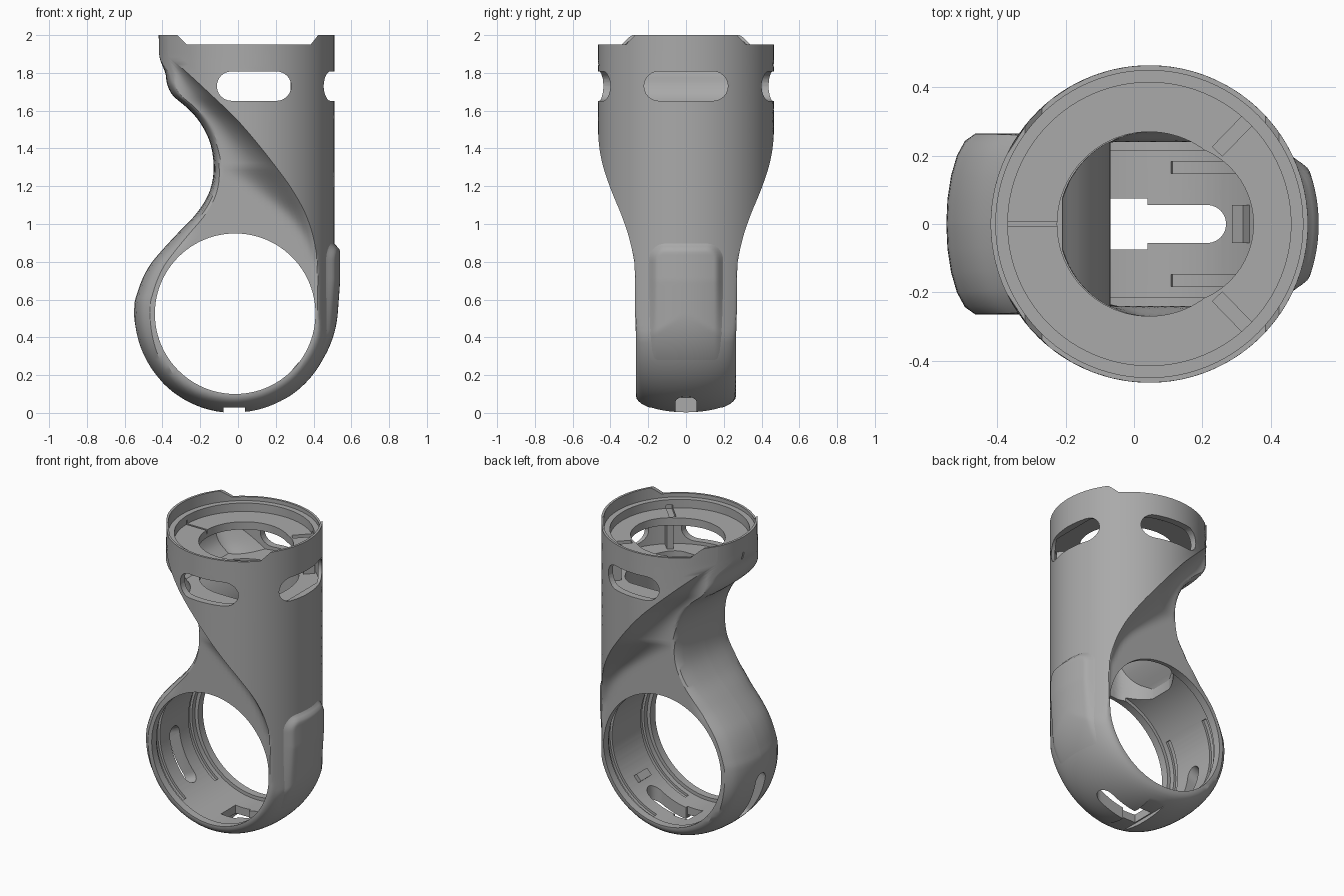
import bpy, bmesh, math
from mathutils import Matrix, Vector

cube = bpy.data.objects.get("Cube")
if cube:
    bpy.data.objects.remove(cube)

mat = bpy.data.materials.new("plain grey")
mat.use_nodes = True
GREY = (0.4, 0.4, 0.4, 1)
mat.diffuse_color = GREY
mat.node_tree.nodes["Principled BSDF"].inputs["Base Color"].default_value = GREY

CX, R = 0.045, 0.465            # upright tube
RX, RZ, RR = -0.02, 0.53, 0.53  # lower ring, outer
HX, HZ, HR = -0.015, 0.525, 0.425  # lower ring, hole
HALF = 0.265                    # ring half depth

# Neck outline, spiral edge and blend width, as (z, x)
NECK = [(.6, -.545), (.7, -.51), (.78, -.468), (.85, -.412), (.95, -.32), (1.05, -.225),
        (1.15, -.16), (1.25, -.132), (1.35, -.132), (1.45, -.155), (1.55, -.21),
        (1.62, -.275), (1.68, -.345), (1.74, -.375), (1.8, -.385), (1.88, -.415), (2, -.42)]
EDGE = [(.5, .427), (.76, .425), (.9, .405), (1, .378), (1.1, .335), (1.25, .24),
        (1.53, .015), (1.71, -.17), (1.82, -.29), (1.9, -.38), (2, -.4)]
BLEND = [(.8, .03), (1, .1), (1.2, .25), (1.5, .5)]
CROWN = [(.9, .09), (1.1, .04), (1.8, .04), (1.9, .004)]


def interp(table, z):
    """Smooth interpolation through a table."""
    if z <= table[0][0]:
        return table[0][1]
    for i in range(len(table) - 1):
        (z0, a), (z1, b) = table[i], table[i + 1]
        if z <= z1:
            p, n = table[max(i - 1, 0)], table[min(i + 2, len(table) - 1)]
            m0 = (b - p[1]) / (z1 - p[0]) * (z1 - z0)
            m1 = (n[1] - a) / (n[0] - z0) * (z1 - z0)
            t = (z - z0) / (z1 - z0)
            return (a * (1 + 2 * t) * (1 - t) ** 2 + m0 * t * (1 - t) ** 2
                    + b * t * t * (3 - 2 * t) + m1 * t * t * (t - 1))
    return table[-1][1]


def ring_half(z):
    return math.sqrt(max(RR ** 2 - (z - RZ) ** 2, 0))


def left_x(z):
    return RX - ring_half(z) if z < .6 else interp(NECK, z)


def right_x(z):
    return min(CX + R, RX + ring_half(z)) if z < RZ else CX + R


def body_depth(x, z):
    """Half depth of the body at a point of its front outline."""
    xl = left_x(z)
    tube = math.sqrt(max(R ** 2 - (x - CX) ** 2, 0))
    base = HALF if z < 1.6 and x < CX else min(HALF, tube)
    xd = interp(EDGE, z)
    start = max(xl, xd - interp(BLEND, z))
    t = min(max((x - start) / max(xd - start, .01), 0), 1)
    h = base + (tube - base) * t ** 2.5
    d = x - xl
    if z < RZ or (z < .6 and x < 0):
        d = min(d, RR - math.hypot(x - RX, z - RZ))
    c = min(max(d / interp(CROWN, z), 0), 1)
    return min(h, HALF * math.sqrt(1 - (1 - c) ** 2)) if c < 1 else h


def chamber_depth(x, z):
    return body_depth(x, z) - .045


def bore_depth(x, z):
    """Round passage, stretched towards the right side."""
    if x < .05:
        h = math.sqrt(max(.27 ** 2 - (x - .05) ** 2, 0))
    else:
        h = .27 * math.sqrt(max(1 - (max(x - .2, 0) / .15) ** 2, 0))
    return min(h, body_depth(x, z) - .025)


def new_object(name, bm):
    bmesh.ops.recalc_face_normals(bm, faces=bm.faces[:])
    me = bpy.data.meshes.new(name)
    bm.to_mesh(me)
    bm.free()
    ob = bpy.data.objects.new(name, me)
    bpy.context.collection.objects.link(ob)
    me.materials.append(mat)
    return ob


def bridge(bm, loops, closed=True, caps=True):
    rows = [[bm.verts.new(p) for p in loop] for loop in loops]
    for a, b in zip(rows, rows[1:]):
        n = len(a)
        for i in range(n if closed else n - 1):
            j = (i + 1) % n
            bm.faces.new((a[i], a[j], b[j], b[i]))
    if caps:
        bm.faces.new(rows[0])
        bm.faces.new(rows[-1])


def loft(name, levels, depth, left=left_x, right=right_x):
    """Stack horizontal sections between a left and a right outline."""
    loops = []
    for z in levels:
        xl, xr = left(z), right(z)
        xd = min(max(interp(EDGE, z), xl + .05 * (xr - xl)), xl + .9 * (xr - xl))
        n = 26
        xs = [xl + (xd - xl) * (1 - math.cos(math.pi * i / n)) / 2 for i in range(n)]
        xs += [xr - (xr - xd) * (1 - i / n) ** 2 for i in range(n + 1)]
        hs = [max(depth(x, z), .001) for x in xs]
        front = [(x, -h, z) for x, h in zip(xs, hs)]
        loops.append(front + [(x, -y, z) for x, y, z in reversed(front)])
    bm = bmesh.new()
    bridge(bm, loops)
    return new_object(name, bm)


def cylinder(radius, z0, z1, x=CX):
    bm = bmesh.new()
    bmesh.ops.create_cone(bm, cap_ends=True, segments=96, radius1=radius, radius2=radius,
                          depth=z1 - z0, matrix=Matrix.Translation((x, 0, (z0 + z1) / 2)))
    return new_object("cutter", bm)


def box(centre, size, turn=Matrix(), name="cutter"):
    bm = bmesh.new()
    m = Matrix.Translation(centre) @ turn @ Matrix.Diagonal((*size, 1))
    bmesh.ops.create_cube(bm, size=1, matrix=m)
    return new_object(name, bm)


def prism(points, depth, m):
    """Extrude a flat outline along local z, centred."""
    bm = bmesh.new()
    bridge(bm, [[m @ Vector((u, v, s * depth / 2)) for u, v in points] for s in (-1, 1)])
    return new_object("cutter", bm)


def stadium(half_len, radius, depth, m):
    pts = []
    for i in range(26):
        a = -math.pi / 2 + math.pi * (i if i < 13 else i - 1) / 12
        side = 1 if i < 13 else -1
        pts.append((side * (half_len - radius) + radius * math.cos(a), radius * math.sin(a)))
    return prism(pts, depth, m)


def arc_band(r0, r1, a0, a1, y, width):
    """Curved bar that follows the inside of the ring."""
    loops = []
    for i in range(41):
        a = math.radians(a0 + (a1 - a0) * i / 40)
        loops.append([(HX + r * math.cos(a), y + s * width / 2, HZ + r * math.sin(a))
                      for r, s in ((r0, -1), (r1, -1), (r1, 1), (r0, 1))])
    bm = bmesh.new()
    bridge(bm, loops)
    return new_object("cutter", bm)


def carve(body, cutter):
    mod = body.modifiers.new("cut", 'BOOLEAN')
    mod.object, mod.operation, mod.solver = cutter, 'DIFFERENCE', 'EXACT'
    bpy.context.view_layer.objects.active = body
    bpy.ops.object.modifier_apply(modifier=mod.name)
    bpy.data.objects.remove(cutter)


# Outer body
levels = [RZ * (1 - math.cos(math.pi / 2 * i / 26)) for i in range(1, 27)]
levels += [RZ + (2 - RZ) * i / 76 for i in range(1, 77)]
body = loft("body", levels, body_depth)

# Window chamber, passage through the neck, ring hole with a wider middle
side = Matrix.Rotation(math.pi / 2, 4, 'X')


def ring_bore(radius, depth):
    pts = [(radius * math.cos(math.tau * i / 96), radius * math.sin(math.tau * i / 96))
           for i in range(96)]
    return prism(pts, depth, Matrix.Translation((HX, 0, HZ)) @ side)


carve(body, loft("cutter", [1.63 + .19 * i / 12 for i in range(13)], chamber_depth,
                 lambda z: left_x(z) + .06, lambda z: CX + R - .045))
carve(body, loft("cutter", [.7 + .97 * i / 40 for i in range(41)], bore_depth,
                 lambda z: max(left_x(z) + .06, -.21), lambda z: .35))
carve(body, ring_bore(HR, 2))
carve(body, ring_bore(HR + .022, .43))

# Stepped mouth, flange opening and dipped rim
carve(body, cylinder(.45, 1.925, 2.1))
carve(body, cylinder(.415, 1.87, 2.1))
carve(body, cylinder(.27, 1.75, 2.1))
carve(body, cylinder(.235, 1.75, 2.1, x=.115))
carve(body, prism([(-.27, 1.95), (.385, 1.95), (.44, 2.02), (-.34, 2.02)], 2, side))
for s in (-1, 1):
    carve(body, box((.3, s * .27, 1.87), (.16, .04, .04), Matrix.Rotation(s * .8, 4, 'Z')))
carve(body, box((-.33, 0, 1.87), (.24, .012, .05)))

# Windows
carve(body, stadium(.197, .078, 2, Matrix.Translation((.085, 0, 1.73)) @ side))
carve(body, stadium(.222, .078, .4, Matrix.Translation((.5, 0, 1.73))
                    @ Matrix.Rotation(math.pi / 2, 4, 'Z') @ side))

# Ring slots and grooves
carve(body, stadium(.16, .056, .4, Matrix.Translation((.11, 0, .08))))
carve(body, box((-.015, 0, .06), (.11, .15, .3)))
carve(body, box((-.02, 0, 0), (.115, .46, .056)))
angle = math.radians(204)
spot = (HX + .47 * math.cos(angle), 0, HZ + .47 * math.sin(angle))
carve(body, stadium(.18, .05, .3, Matrix.Translation(spot)
                    @ Matrix.Rotation(math.pi / 2 - angle, 4, 'Y')))
for s in (-1, 1):
    for a0, a1 in ((-74, 25), (150, 235)):
        carve(body, arc_band(.43, .462, a0, a1, s * .165, .035))

# Posts between the windows
for s, name in ((-1, "front_post"), (1, "back_post")):
    box((CX + .39 * math.cos(.8), s * .39 * math.sin(.8), 1.725), (.07, .04, .2),
        Matrix.Rotation(s * .8, 4, 'Z'), name)

# Raised grip pad on the outside of the ring, with rounded corners
loops = []
for i in range(49):
    z = .2 + .71 * i / 48
    row = []
    for j in range(41):
        y = -.22 + .44 * j / 40
        u, v = max(abs(y) - .11, 0), max(z - .81, 0)
        edge = max(min((.1 - math.hypot(u, v)) / .055, 1), 0)
        lift = -.006 + .037 * edge * edge * (3 - 2 * edge) * min((z - .2) / .5, 1)
        tube = CX + math.sqrt(R * R - y * y)
        crown = .09 * (1 - math.sqrt(1 - (y / HALF) ** 2))
        ring = RX + math.sqrt(max((RR - crown) ** 2 - (z - RZ) ** 2, 0)) if z < RZ else 1
        row.append((min(tube, ring) + lift, y, z))
    loops.append(row)
bm = bmesh.new()
bridge(bm, loops, closed=False, caps=False)
pad = new_object("grip_pad", bm)
if sum(p.normal.x for p in pad.data.polygons) < 0:
    pad.data.flip_normals()

# Small locating nub inside the ring
angle = math.radians(-41)
box((HX + .437 * math.cos(angle), 0, HZ + .437 * math.sin(angle)), (.03, .11, .05),
    Matrix.Rotation(-angle, 4, 'Y'), "locating_nub")

# Smooth shading with sharp edges kept
bpy.ops.object.select_all(action='DESELECT')
for ob in (body, pad):
    ob.select_set(True)
bpy.context.view_layer.objects.active = body
bpy.ops.object.shade_smooth_by_angle(angle=math.radians(30))
